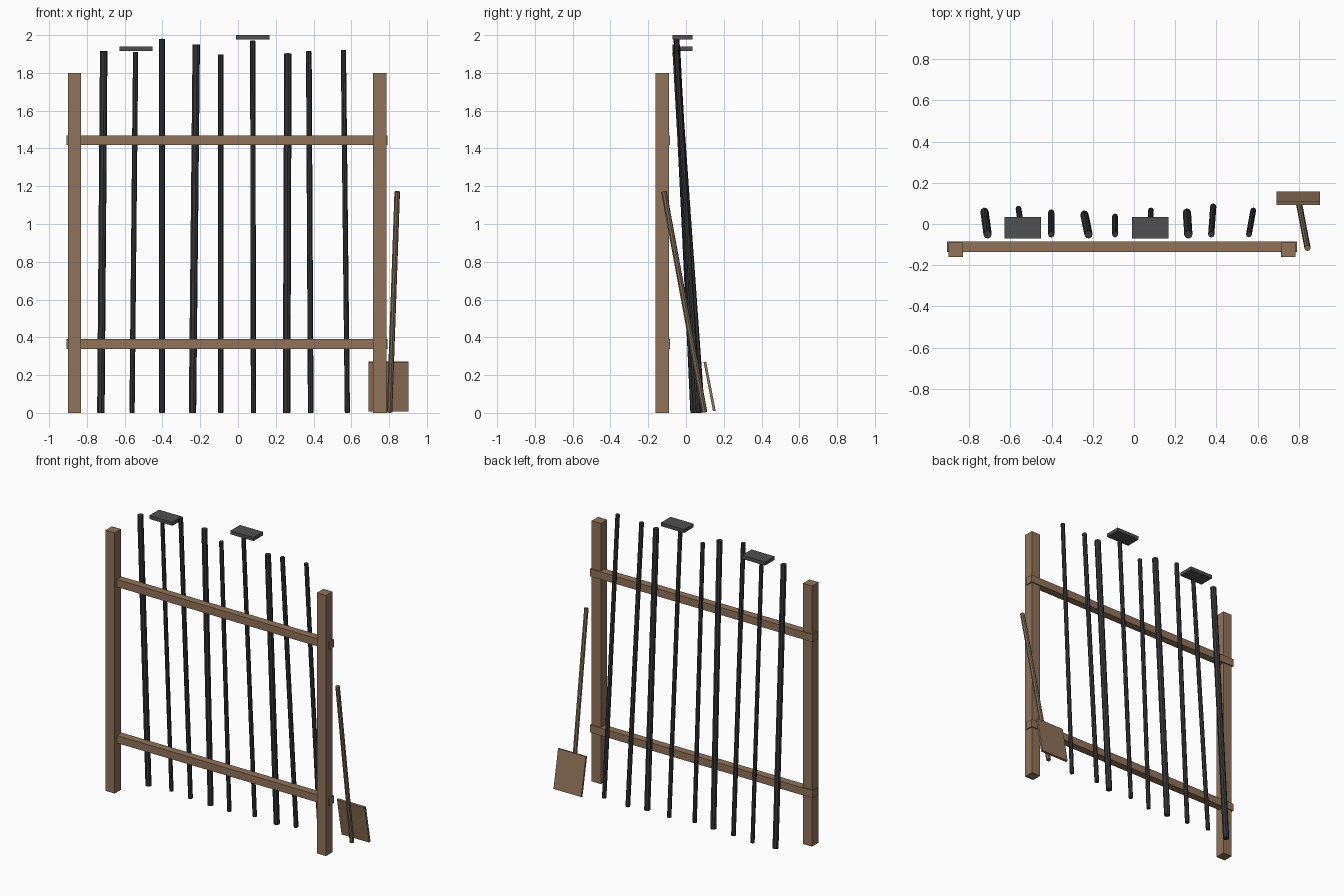
import bpy
from mathutils import Vector

if "Cube" in bpy.data.objects:
    bpy.data.objects.remove(bpy.data.objects["Cube"])


def material(name, rgb):
    m = bpy.data.materials.new(name)
    m.diffuse_color = (*rgb, 1)
    m.use_nodes = True
    m.node_tree.nodes["Principled BSDF"].inputs["Base Color"].default_value = m.diffuse_color
    return m


WOOD = material("wood", (0.28, 0.17, 0.10))
HANDLE = material("handle_wood", (0.22, 0.16, 0.10))
IRON = material("dark_iron", (0.04, 0.04, 0.043))
STEEL = material("head_steel", (0.08, 0.08, 0.08))


def box(name, center, size, mat, tilt=0.0):
    bpy.ops.mesh.primitive_cube_add(size=1, location=center, rotation=(tilt, 0, 0))
    ob = bpy.context.object
    ob.name = name
    ob.scale = size
    ob.data.materials.append(mat)
    return ob


def rod(name, a, b, radius, mat):
    a, b = Vector(a), Vector(b)
    d = b - a
    bpy.ops.mesh.primitive_cylinder_add(vertices=8, radius=radius, depth=d.length,
                                        location=(a + b) / 2)
    ob = bpy.context.object
    ob.name = name
    ob.rotation_euler = d.to_track_quat('Z', 'Y').to_euler()
    ob.data.materials.append(mat)
    return ob


# Frame posts and rails
for side, x in (("left", -0.865), ("right", 0.75)):
    box(f"{side}_post", (x, -0.126, 0.9), (0.07, 0.07, 1.8), WOOD)
for level, z in (("lower", 0.365), ("upper", 1.443)):
    box(f"{level}_rail", (-0.058, -0.11, z), (1.7, 0.052, 0.052), WOOD)

# Leaning poles: bottom x, bottom y, top x, top z, radius
poles = [
    (-0.726, 0.060, -0.711, 1.915, 0.020),
    (-0.561, 0.075, -0.542, 1.910, 0.014),
    (-0.402, 0.056, -0.402, 1.980, 0.015),
    (-0.241, 0.046, -0.221, 1.950, 0.020),
    (-0.092, 0.037, -0.092, 1.897, 0.014),
    (0.082, 0.066, 0.078, 1.970, 0.014),
    (0.257, 0.056, 0.264, 1.903, 0.020),
    (0.385, 0.085, 0.375, 1.914, 0.015),
    (0.579, 0.066, 0.558, 1.920, 0.014),
]
for i, (bx, by, tx, tz, r) in enumerate(poles, 1):
    rod(f"pole_{i}", (bx, by, 0.001), (tx, -0.051, tz), r, IRON)

# Flat tool heads on two of the poles
for i, (x, z) in enumerate(((-0.54, 1.928), (0.079, 1.988)), 1):
    box(f"tool_head_{i}", (x, -0.018, z), (0.177, 0.105, 0.024), STEEL)

# Shovel leaning beside the right post
rod("shovel_handle", (0.802, 0.098, 0.003), (0.843, -0.117, 1.172), 0.015, HANDLE)
box("shovel_blade", (0.797, 0.125, 0.14), (0.212, 0.014, 0.265), WOOD, 0.19)
